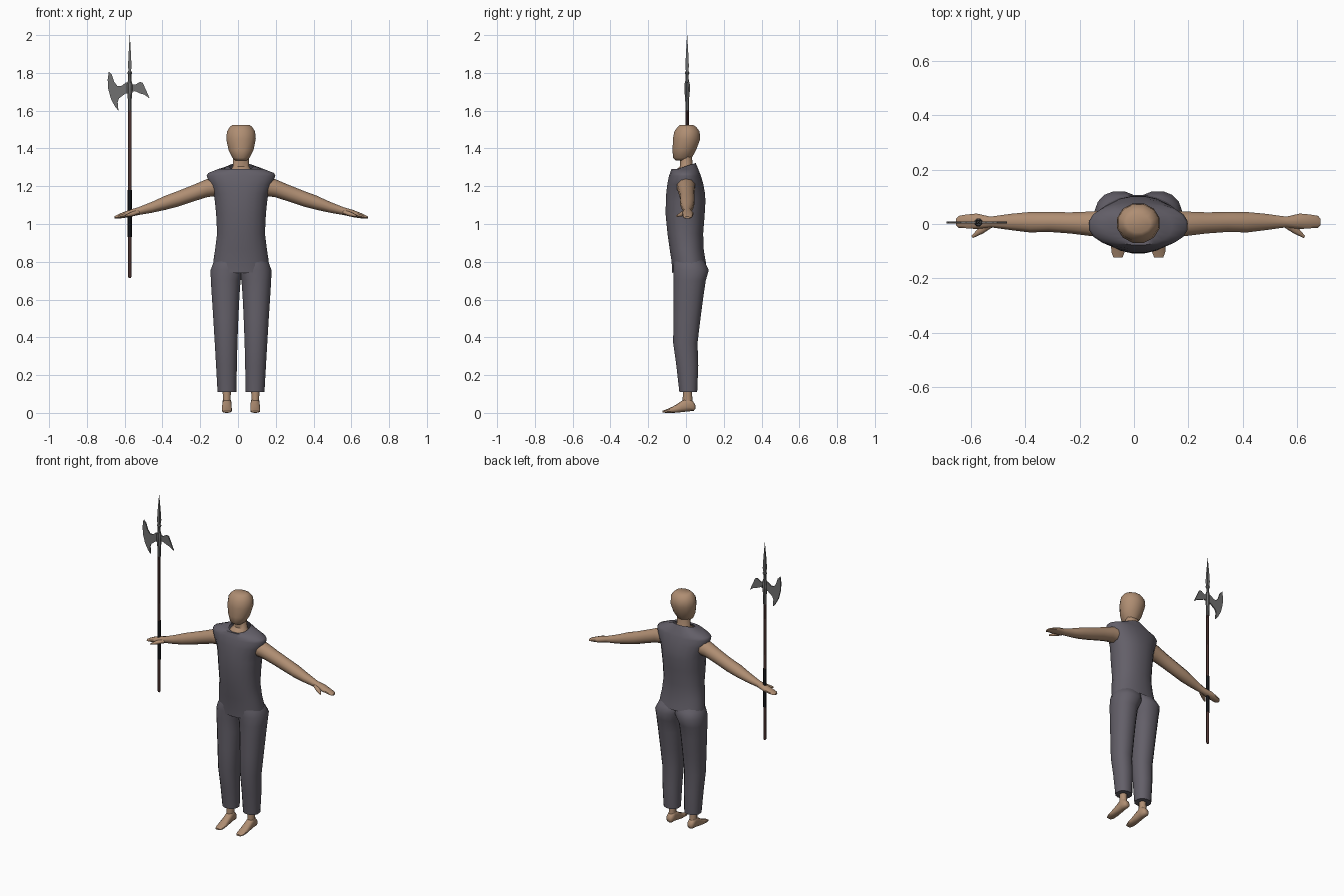
import bpy, bmesh, math
from mathutils import Vector

CX = 0.016  # body centre line


def material(name, rgb):
    m = bpy.data.materials.new(name)
    m.diffuse_color = (*rgb, 1)
    return m


SKIN = material("skin", (0.43, 0.27, 0.17))
CLOTH = material("grey cloth", (0.125, 0.115, 0.14))
STEEL = material("steel", (0.16, 0.16, 0.16))
WOOD = material("dark red wood", (0.075, 0.035, 0.032))
GRIP = material("black grip", (0.012, 0.013, 0.016))


def finish(bm, name, mat, x=0.0, y=0.0, mirror=False, angle=50):
    bmesh.ops.recalc_face_normals(bm, faces=bm.faces)
    me = bpy.data.meshes.new(name)
    bm.to_mesh(me)
    bm.free()
    me.materials.append(mat)
    ob = bpy.data.objects.new(name, me)
    ob.location = (x, y, 0)
    bpy.context.collection.objects.link(ob)
    bpy.ops.object.select_all(action='DESELECT')
    ob.select_set(True)
    bpy.context.view_layer.objects.active = ob
    bpy.ops.object.shade_smooth_by_angle(angle=math.radians(angle))
    if mirror:
        ob.modifiers.new("mirror", 'MIRROR').use_clip = False
    return ob


# A ring is (centre, first half axis, second half axis)
def ring_z(z, x0, x1, y0, y1, tilt=0.0):
    h = (y1 - y0) / 2
    return ((x0 + x1) / 2, (y0 + y1) / 2, z), ((x1 - x0) / 2, 0, 0), (0, h, tilt)


def ring_x(x, y0, y1, z0, z1):
    return (x, (y0 + y1) / 2, (z0 + z1) / 2), (0, (y1 - y0) / 2, 0), (0, 0, (z1 - z0) / 2)


def ring_y(y, x, hw, z0, z1):
    return (x, y, (z0 + z1) / 2), (hw, 0, 0), (0, 0, (z1 - z0) / 2)


def loft(name, rings, mat, n=12, power=2.0, caps=True, **kw):
    bm = bmesh.new()
    loops = []
    for c, a, b in rings:
        c, a, b = Vector(c), Vector(a), Vector(b)
        loop = []
        for i in range(n):
            t = 2 * math.pi * (i + 0.5) / n
            u, v = math.cos(t), math.sin(t)
            u = math.copysign(abs(u) ** (2 / power), u)
            v = math.copysign(abs(v) ** (2 / power), v)
            loop.append(bm.verts.new(c + a * u + b * v))
        loops.append(loop)
    for p, q in zip(loops, loops[1:]):
        for i in range(n):
            j = (i + 1) % n
            bm.faces.new((p[i], p[j], q[j], q[i]))
    if caps:
        bm.faces.new(loops[0])
        bm.faces.new(loops[-1])
    return finish(bm, name, mat, **kw)


def column(specs):
    return [ring_z(z, -w, w, y0, y1, *t) for z, w, y0, y1, *t in specs]


# Head, neck and upper chest
loft("head", column([
    (1.335, .030, -.055, .020), (1.350, .047, -.071, .032), (1.39, .068, -.073, .055),
    (1.45, .081, -.072, .078), (1.49, .077, -.064, .074), (1.515, .060, -.045, .055),
    (1.525, .046, -.032, .036)]), SKIN, n=12, x=CX)
loft("neck", column([
    (1.25, .080, -.078, .050), (1.285, .058, -.058, .045), (1.305, .045, -.032, .038),
    (1.36, .043, -.033, .032)]), SKIN, n=12, x=CX)

# Sleeveless shirt, open at the collar and the hem
loft("shirt", column([
    (.765, .151, -.074, .108, .024), (.81, .147, -.077, .102, .01), (.87, .138, -.088, .094),
    (.95, .128, -.099, .092), (1.05, .133, -.109, .100), (1.12, .140, -.108, .104),
    (1.16, .146, -.106, .102), (1.21, .166, -.100, .093), (1.255, .184, -.091, .080),
    (1.27, .176, -.085, .074), (1.29, .125, -.078, .066), (1.305, .064, -.062, .052, .018)]),
    CLOTH, n=20, power=2.2, caps=False, x=CX)

# Trouser legs, overlapping at the seat
loft("trouser_leg", [ring_z(*r) for r in [
    (.11, .024, .125, -.036, .060), (.25, .021, .133, -.052, .066),
    (.37, .018, .140, -.069, .062), (.50, .013, .148, -.068, .078),
    (.62, .007, .156, -.068, .094), (.70, .001, .161, -.067, .106),
    (.755, -.02, .163, -.069, .122), (.79, -.03, .150, -.068, .106),
    (.83, -.03, .125, -.060, .080)]],
    CLOTH, n=16, power=2.2, x=CX, mirror=True)

# Bare feet
loft("ankle", [ring_z(*r) for r in [
    (.03, .053, .098, -.020, .040), (.07, .054, .097, -.018, .034), (.14, .052, .099, -.014, .030)]],
    SKIN, n=10, x=CX, mirror=True)
loft("foot", [ring_y(*r) for r in [
    (.049, .075, .012, .020, .042), (.040, .075, .022, .010, .058), (.010, .075, .024, .008, .085),
    (-.022, .075, .025, .004, .064), (-.065, .075, .027, .000, .036),
    (-.105, .075, .025, .000, .018), (-.124, .075, .017, .002, .011)]],
    SKIN, n=10, power=2.6, x=CX, mirror=True)

# Arms with flat hands
loft("arm", [ring_x(*r) for r in [
    (.120, -.052, .052, 1.150, 1.255), (.180, -.046, .048, 1.142, 1.238),
    (.250, -.037, .045, 1.120, 1.208), (.330, -.031, .046, 1.093, 1.176),
    (.400, -.033, .046, 1.075, 1.150), (.470, -.024, .039, 1.060, 1.118),
    (.545, -.013, .028, 1.047, 1.088), (.595, -.020, .040, 1.036, 1.074),
    (.635, -.017, .036, 1.030, 1.058), (.662, -.015, .031, 1.028, 1.045),
    (.671, -.006, .020, 1.029, 1.040)]],
    SKIN, n=10, x=CX, mirror=True)
loft("thumb", [
    ((.548, -.002, 1.062), (.010, .012, 0), (0, 0, .014)),
    ((.580, -.024, 1.052), (.008, .012, 0), (0, 0, .012)),
    ((.612, -.048, 1.042), (.003, .004, 0), (0, 0, .005))],
    SKIN, n=8, x=CX, mirror=True)

# Pole weapon: shaft, grip, socket and spike
PX, PY = -.573, .006


def turned(name, profile, mat, n):
    loft(name, column([(z, r, -r, r) for z, r in profile]), mat, n=n, x=PX, y=PY, angle=35)


turned("shaft", [(.715, .006), (.722, .009), (1.66, .009)], WOOD, 10)
turned("grip", [(.93, .0115), (1.18, .0115)], GRIP, 10)
turned("socket", [(1.60, .010), (1.66, .011), (1.71, .016), (1.74, .015), (1.765, .009),
                  (1.79, .009), (1.80, .014), (1.81, .008)], STEEL, 8)
turned("spike", [(1.80, .008), (1.835, .013), (1.90, .009), (2.0, .0006)], STEEL, 4)


# Blade plates: outline in x and z, thickened along y
def plate(name, outline, half=.004):
    bm = bmesh.new()
    face = bm.faces.new([bm.verts.new((x, -half, z)) for x, z in outline])
    new = bmesh.ops.extrude_face_region(bm, geom=[face])["geom"]
    bmesh.ops.translate(bm, vec=(0, 2 * half, 0),
                        verts=[v for v in new if isinstance(v, bmesh.types.BMVert)])
    finish(bm, name, STEEL, y=PY, angle=30)


plate("axe_blade", [
    (-.573, 1.750), (-.595, 1.748), (-.618, 1.730), (-.638, 1.730), (-.655, 1.752),
    (-.668, 1.790), (-.684, 1.807), (-.690, 1.765), (-.687, 1.715), (-.672, 1.660),
    (-.650, 1.620), (-.633, 1.600), (-.637, 1.645), (-.630, 1.665), (-.610, 1.680),
    (-.595, 1.692), (-.573, 1.690)])
plate("back_beak", [
    (-.573, 1.742), (-.545, 1.737), (-.520, 1.752), (-.505, 1.748), (-.485, 1.705),
    (-.468, 1.665), (-.495, 1.684), (-.520, 1.692), (-.545, 1.703), (-.573, 1.700)])
